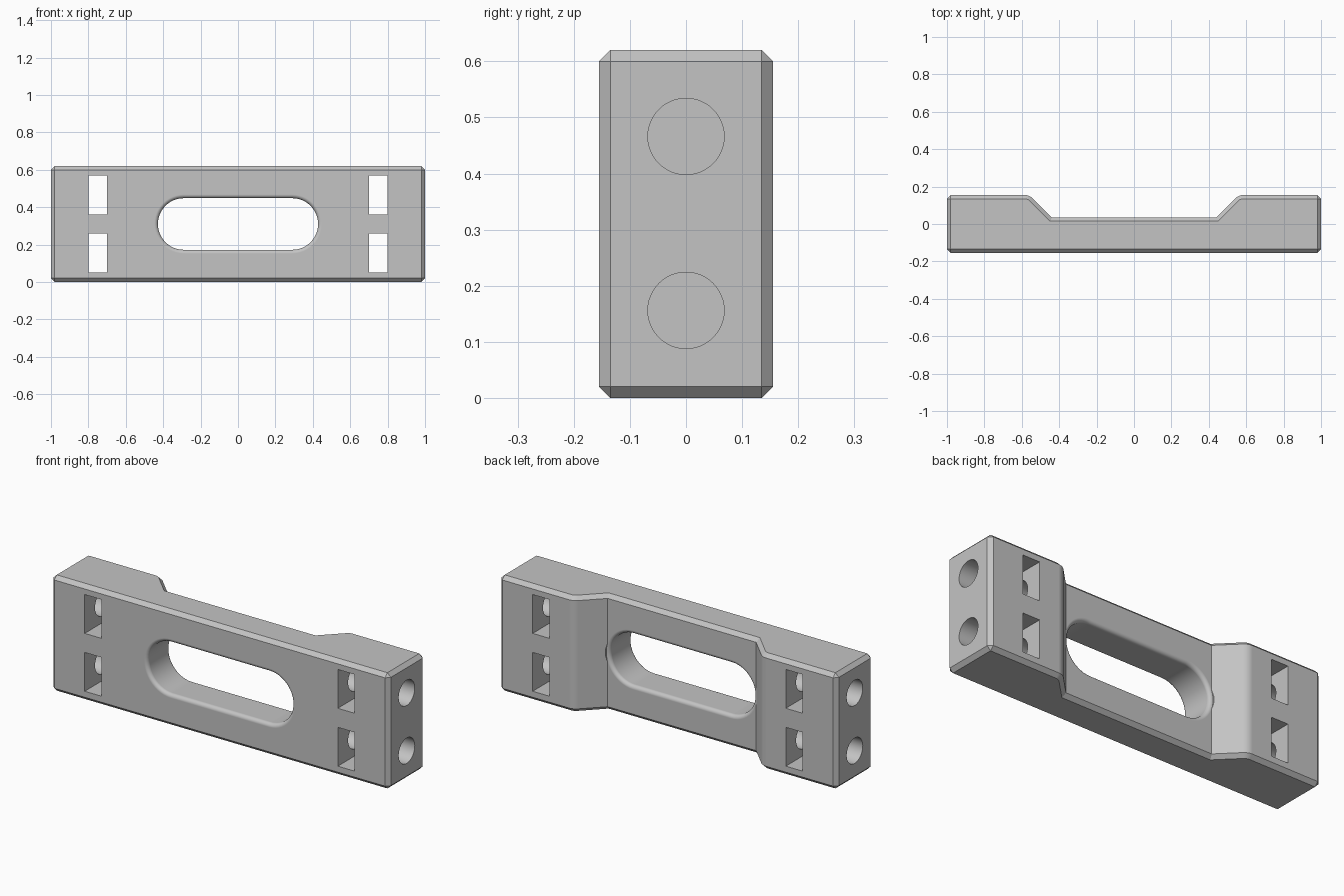
import bpy, bmesh, math

cube = bpy.data.objects.get("Cube")
if cube:
    bpy.data.objects.remove(cube, do_unlink=True)

HEIGHT, HALF_DEPTH, RECESS_Y = 0.62, 0.155, 0.035
MID_Z = HEIGHT / 2
CHAMFER = 0.02

grey = bpy.data.materials.new("plain grey")
grey.diffuse_color = (0.55, 0.55, 0.55, 1)
grey.use_nodes = True
grey.node_tree.nodes["Principled BSDF"].inputs["Base Color"].default_value = (0.55, 0.55, 0.55, 1)


def make_object(name, bm):
    bmesh.ops.recalc_face_normals(bm, faces=bm.faces)
    mesh = bpy.data.meshes.new(name)
    bm.to_mesh(mesh)
    bm.free()
    mesh.materials.append(grey)
    obj = bpy.data.objects.new(name, mesh)
    bpy.context.collection.objects.link(obj)
    return obj


def loft(name, rings):
    """Closed solid through a row of matching rings."""
    bm = bmesh.new()
    rows = [[bm.verts.new(p) for p in ring] for ring in rings]
    for a, b in zip(rows, rows[1:]):
        for i in range(len(a)):
            j = (i + 1) % len(a)
            bm.faces.new((a[i], a[j], b[j], b[i]))
    bm.faces.new(rows[0])
    bm.faces.new(rows[-1])
    return make_object(name, bm)


def box(name, lo, hi):
    (x0, y0, z0), (x1, y1, z1) = lo, hi
    return loft(name, [[(x0, y0, z), (x1, y0, z), (x1, y1, z), (x0, y1, z)] for z in (z0, z1)])


# Body outline seen from above, with rounded shoulders beside the back recess
def body_outline():
    r, steps = 0.06, 6
    cx = 0.56 + r * math.tan(math.pi / 8)
    cy = HALF_DEPTH - r
    half = [(1, -HALF_DEPTH), (1, HALF_DEPTH)]
    for i in range(steps + 1):
        a = math.pi / 2 + math.pi / 4 * i / steps
        half.append((cx + r * math.cos(a), cy + r * math.sin(a)))
    half.append((0.44, RECESS_Y))
    return half + [(-x, y) for x, y in reversed(half)]


outline = body_outline()
body = loft("bar_body", [[(x, y, z) for x, y in outline] for z in (0, HEIGHT)])

# Chamfer the top and bottom rims and the four upright end corners
bm = bmesh.new()
bm.from_mesh(body.data)
rim = []
for e in bm.edges:
    a, b = (v.co for v in e.verts)
    if abs(a.z - b.z) < 1e-4 or min(abs(a.x), abs(b.x)) > 0.99:
        rim.append(e)
bmesh.ops.bevel(bm, geom=rim, offset=CHAMFER, segments=1, profile=0.5,
                affect='EDGES', clamp_overlap=False)
bm.to_mesh(body.data)
bm.free()


# Long slot cutter that flares at both mouths to leave rounded rims
def slot_ring(y, radius, straight=0.29, steps=24):
    ring = []
    for side, start in ((1, -math.pi / 2), (-1, math.pi / 2)):
        for i in range(steps + 1):
            a = start + math.pi * i / steps
            ring.append((side * straight + radius * math.cos(a), y, MID_Z + radius * math.sin(a)))
    return ring


fillet, slot_r = 0.02, 0.138
mid_y = (RECESS_Y - HALF_DEPTH) / 2
half_y = (RECESS_Y + HALF_DEPTH) / 2
stations = []
for i in range(7):
    a = math.pi / 2 * i / 6
    stations.append((half_y - fillet + fillet * math.sin(a), slot_r + fillet * (1 - math.cos(a))))
stations.append((half_y + 0.3, slot_r + fillet))
rings = [slot_ring(mid_y - d, r) for d, r in reversed(stations)]
rings += [slot_ring(mid_y + d, r) for d, r in stations]
cutters = [loft("slot_cutter", rings)]

# Rectangular pockets right through, and round bores from each end
for side, word in ((1, "left"), (-1, "right")):
    for z, level in ((0.156, "lower"), (0.466, "upper")):
        xs = sorted((side * 0.7, side * 0.8))
        cutters.append(box(f"{word}_{level}_pocket_cutter",
                           (xs[0], -0.4, z - 0.104), (xs[1], 0.4, z + 0.104)))
        circle = [2 * math.pi * i / 48 for i in range(48)]
        cutters.append(loft(f"{word}_{level}_bore_cutter",
                            [[(side * x, 0.068 * math.cos(a), z + 0.068 * math.sin(a)) for a in circle]
                             for x in (0.55, 1.1)]))

bpy.context.view_layer.objects.active = body
for c in cutters:
    c.hide_render = True
    mod = body.modifiers.new(c.name, 'BOOLEAN')
    mod.operation = 'DIFFERENCE'
    mod.solver = 'EXACT'
    mod.object = c
    bpy.ops.object.modifier_apply(modifier=mod.name)
for c in cutters:
    bpy.data.objects.remove(c, do_unlink=True)

# Smooth the rounds, keep flat faces flat
bpy.ops.object.select_all(action='DESELECT')
body.select_set(True)
bpy.ops.object.shade_smooth_by_angle(angle=math.radians(30))
normals = body.modifiers.new("flat_face_normals", 'WEIGHTED_NORMAL')
normals.keep_sharp = True
